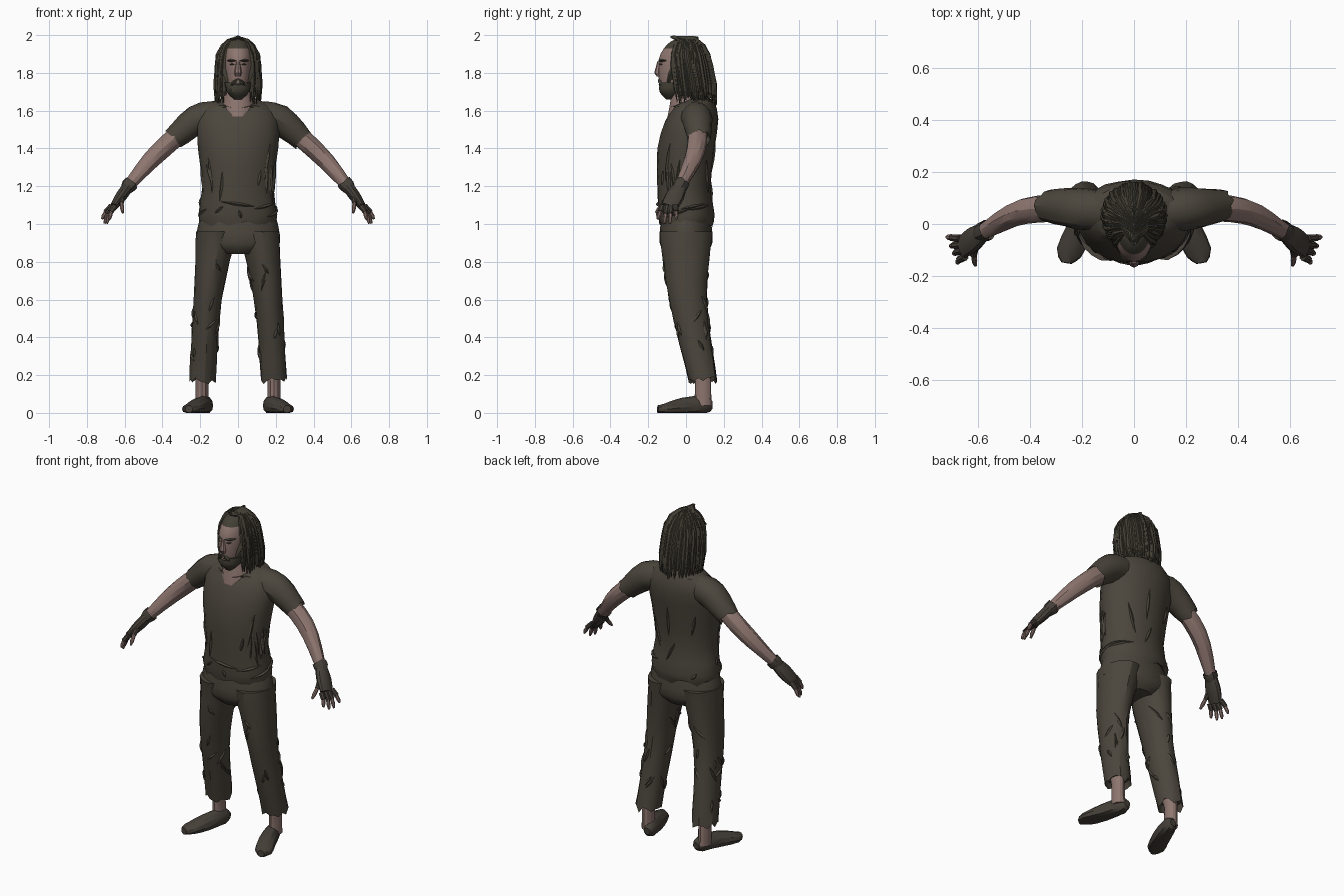
import bpy, bmesh, math, random
from mathutils import Vector

random.seed(4)
cube = bpy.data.objects.get("Cube")
if cube:
    bpy.data.objects.remove(cube, do_unlink=True)


def material(name, *rgb):
    m = bpy.data.materials.new(name)
    m.use_nodes = True
    m.diffuse_color = (*rgb, 1)
    m.node_tree.nodes["Principled BSDF"].inputs["Base Color"].default_value = (*rgb, 1)
    return m


cloth = material("worn brown cloth", .07, .06, .045)
hair = material("dark brown hair", .055, .05, .035)
leather = material("dark leather", .06, .05, .04)
skin = material("weathered skin", .27, .18, .16)
made = []


def smooth(keys, steps=3):
    """Resample key rings along a smooth curve through them."""
    padded, out = [keys[0], *keys, keys[-1]], []
    for before, start, end, after in zip(padded, padded[1:], padded[2:], padded[3:]):
        for i in range(steps):
            t = i / steps
            ease = t * t * (3 - 2 * t)
            lead, trail = t * (1 - t) ** 2 / 2, t * t * (t - 1) / 2
            out.append(tuple(p + (q - p) * ease + (q - o) * lead + (r - p) * trail
                             for o, p, q, r in zip(before, start, end, after)))
    return out + [keys[-1]]


def level(z, y, half_width, half_depth):
    return (0, y, z, half_width, half_depth)


def around(point, thick, wide=None):
    return (*point, thick, wide or thick)


def tube(bm, rings, sides=12, ref=None, ragged=0, jitter=0, tilt=0):
    """Loft rings of centre and two radii; rings are horizontal unless ref is given."""
    rows, last = [], len(rings) - 1
    centres = [Vector(r[:3]) for r in rings]
    for i, (centre, ring) in enumerate(zip(centres, rings)):
        along, u, v = Vector((0, 0, 1)), Vector((1, 0, 0)), Vector((0, 1, 0))
        if ref is not None:
            along = (centres[min(i + 1, last)] - centres[max(i - 1, 0)]).normalized()
            v = Vector(ref)
            v = (v - along * v.dot(along)).normalized()
            u = v.cross(along)
        row, lining = [], []
        for k in range(sides):
            a = math.tau * k / sides
            d = u * math.cos(a) * ring[3] + v * math.sin(a) * ring[4]
            p = centre + d * random.uniform(1 - jitter, 1 + jitter)
            p += along * tilt * d.y * (i / last) ** 6
            if ragged and i == 0:
                lining.append(bm.verts.new(centre + along * .04 + d * .85))
                p += along * random.uniform(-ragged, ragged)
            row.append(bm.verts.new(p))
        rows += [lining, row] if lining else [row]
    faces = [bm.faces.new(rows[0][::-1]), bm.faces.new(rows[-1])]
    for low, high in zip(rows, rows[1:]):
        for k in range(sides):
            n = (k + 1) % sides
            faces.append(bm.faces.new((low[k], low[n], high[n], high[k])))
    bmesh.ops.recalc_face_normals(bm, faces=faces)


def finish(bm, name, mat, side=1):
    if side < 0:
        for v in bm.verts:
            v.co.x *= -1
        bmesh.ops.reverse_faces(bm, faces=bm.faces[:])
    mesh = bpy.data.meshes.new(name)
    bm.to_mesh(mesh)
    bm.free()
    mesh.materials.append(mat)
    ob = bpy.data.objects.new(name, mesh)
    bpy.context.collection.objects.link(ob)
    made.append(ob)
    return ob


def loft(name, mat, rings, side=1, **options):
    bm = bmesh.new()
    tube(bm, rings, **options)
    return finish(bm, name, mat, side)


def on_surface(rings, z, a):
    for low, high in zip(rings, rings[1:]):
        if z <= high[2]:
            break
    f = (z - low[2]) / (high[2] - low[2])
    x, y, _, rx, ry = [p + (q - p) * f for p, q in zip(low, high)]
    return (x + rx * math.cos(a), y + ry * math.sin(a), z)


def ridge(bm, rings, z, rise, a, turn, width):
    """A tapered ridge that follows the surface of a loft."""
    path, steps = [], 5
    for k in range(steps + 1):
        f = k / steps
        thick = width * (.1 + math.sin(math.pi * f))
        path.append(around(on_surface(rings, z + rise * f, a + turn * f), thick))
    middle = a + turn / 2
    tube(bm, path, sides=4, ref=(math.cos(middle), math.sin(middle), .01))


def folds(name, rings, count, low, high, rise, turn, side=1):
    bm = bmesh.new()
    for _ in range(count):
        ridge(bm, rings, random.uniform(low, high), rise * random.uniform(.4, 1),
              random.uniform(0, math.tau), turn * random.uniform(-1, 1), .008)
    finish(bm, name, cloth, side)


# Shirt and hips
shirt = smooth([level(1, 0, .2, .14), level(1.05, 0, .21, .15), level(1.2, -.01, .19, .14),
                level(1.4, 0, .21, .15), level(1.55, .03, .22, .14), level(1.63, .04, .17, .11),
                level(1.65, 0, .09, .09)], 2)
loft("shirt_body", cloth, shirt, sides=24, ragged=.02, jitter=.015, tilt=.4)
folds("shirt_folds", shirt, 16, 1.1, 1.3, .2, .3)
folds("waist_folds", shirt, 10, 1.03, 1.1, .05, 1)
hips = smooth([level(.84, 0, .1, .1), level(.9, 0, .22, .14), level(1.04, 0, .2, .13)])
loft("trouser_hips", cloth, hips, sides=20, jitter=.01)

# Joints of the model's left side, mirrored for the right
hem, knee, hip = Vector((.19, .09, .17)), Vector((.16, .01, .6)), Vector((.11, 0, .96))
shoulder, upper_arm, cuff = Vector((.12, .05, 1.57)), Vector((.22, .06, 1.55)), Vector((.34, .07, 1.45))
elbow, wrist, knuckles = Vector((.42, .05, 1.38)), Vector((.58, -.03, 1.2)), Vector((.66, -.09, 1.09))
thumb_base, thumb_tip = Vector((.61, -.08, 1.15)), Vector((.61, -.16, 1.06))
sideways = (0, 1, 0)

for side, tag in ((1, "left_"), (-1, "right_")):
    # Trouser leg, ankle and shoe
    leg = smooth([around(hem, .07, .075), around(knee, .075, .1), around(hip, .11, .14)], 4)
    loft(tag + "trouser_leg", cloth, leg, side, sides=18, ragged=.02, jitter=.035)
    folds(tag + "leg_folds", leg, 18, .22, .75, .1, .9, side)
    above, below = hem.lerp(knee, .2), hem * Vector((1, 1, 0)).length / 2
    below.z = .04
    below.x, below.y = hem.x, hem.y
    loft(tag + "ankle", skin, [around(below, .034, .045), around(hem, .034, .042),
                               around(above, .04, .05)], side)
    shoe = loft(tag + "shoe", leather, smooth([
        (.165, .14, .04, .02, .02), (.17, .1, .04, .04, .05), (.21, -.02, .03, .05, .05),
        (.25, -.11, .02, .05, .03), (.26, -.15, .02, .02, .02)], 2), side, ref=(0, 0, 1))
    for v in shoe.data.vertices:
        v.co.z = max(v.co.z, 0)

    # Sleeve and bare arm
    loft(tag + "sleeve", cloth, smooth([around(cuff, .06), around(upper_arm, .08), around(shoulder, .08)]),
         side, sides=16, ref=sideways, ragged=.015, jitter=.03)
    loft(tag + "arm", skin, smooth([around(upper_arm, .05), around(elbow, .05), around(wrist, .03)], 4),
         side, ref=sideways, jitter=.03)

    # Fingerless glove
    palm = wrist.lerp(knuckles, .5)
    loft(tag + "glove_cuff", leather, [around(wrist.lerp(elbow, .1), .04), around(wrist, .04),
                                       around(wrist.lerp(palm, .4), .03)],
         side, ref=sideways, ragged=.007, jitter=.05)
    loft(tag + "glove_palm", leather, smooth([around(wrist, .03, .035), around(palm, .03, .05),
                                              around(knuckles, .02, .045)]), side, ref=sideways)
    fingers = [(thumb_base, thumb_tip)]
    for spread in (-1, -.3, .3, 1):
        base = knuckles + Vector((.01 * spread, .035 * spread, .005))
        fingers.append((base, Vector((.7 + .02 * spread, -.1 + .05 * spread, 1 + .025 * spread ** 2))))
    gloves, tips = bmesh.new(), bmesh.new()
    for base, tip in fingers:
        middle = base.lerp(tip, .5) + Vector((.008, 0, .004))
        tube(gloves, [around(base, .016), around(middle, .014)], sides=8, ref=(.3, 1, .2))
        tube(tips, [around(base.lerp(middle, .8), .011), around(middle.lerp(tip, .6), .011),
                    around(tip, .006)], sides=8, ref=(.3, 1, .2))
    finish(gloves, tag + "glove_fingers", leather, side)
    finish(tips, tag + "fingertips", skin, side)

# Neck and head
loft("neck", skin, smooth([level(1.57, 0, .09, .1), level(1.62, 0, .09, .09), level(1.76, 0, .055, .065)]),
     sides=14)
face = smooth([level(1.68, -.06, .03, .05), level(1.74, -.05, .06, .09), level(1.87, -.03, .075, .115),
               level(1.95, -.01, .06, .09), level(1.98, 0, .03, .05)])
head = loft("head", skin, face, sides=20)
head.data.materials.append(hair)
for p in head.data.polygons:
    p.material_index = int(not 1.74 < p.center.z < 1.93)
loft("nose", skin, [level(1.78, -.14, .014, .014), level(1.8, -.146, .02, .022),
                    level(1.86, -.142, .01, .01)], sides=8)

# Beard, lips, moustache, brows and eyes
beard = smooth([level(1.66, -.08, .02, .025), level(1.7, -.08, .06, .06), level(1.75, -.065, .07, .075)])
loft("beard", hair, beard, sides=18, jitter=.05)
front = -math.pi / 2
mouth = bmesh.new()
ridge(mouth, beard, 1.74, 0, front - .3, .6, .005)
finish(mouth, "lips", skin)
features = (("moustache", 1.77, -.05, 0, .8, .011), ("brow", 1.865, 0, .1, .8, .007),
            ("eye", 1.845, 0, .25, .4, .004), ("sideburn", 1.73, .15, 1, .5, .015))
for side, tag in ((1, "left_"), (-1, "right_")):
    for name, z, rise, start, turn, width in features:
        bm = bmesh.new()
        ridge(bm, face, z, rise, front + start, turn, width)
        finish(bm, tag + name, hair, side)


# Hair: inner mass, then long strands falling from a centre parting
def crown(f):
    """Height, backward shift and radius of the hair from top (0) to temples (1)."""
    a = f * math.pi / 2
    return 1.84 + .15 * math.cos(a), .02 * f, .115 * math.sin(a)


mass = [level(1.64, .06, .085, .05), level(1.72, .05, .1, .08)]
for f in (1, .8, .6, .4, .2):
    z, y, r = crown(f)
    mass.append(level(z, y, r * .9, r * .9))
loft("hair_mass", hair, mass, sides=20, jitter=.02)

strands = bmesh.new()
count = 34
for layer in (1, .96):
    for side in (1, -1):
        for k in range(count):
            f = (k + random.random()) / count
            a = math.radians(-56 + 148 * f)
            out = Vector((math.cos(a) * side, math.sin(a), 0))
            grow = layer + random.uniform(-.03, .05)
            path = [around((0, -.08 + .14 * f, 1.99), .006, .008)]
            for step in (.3, .5, .75, 1):
                z, y, r = crown(step)
                sway = random.uniform(-.004, .004)
                path.append(around(out * r * grow + Vector((sway, y - sway, z)), .006, .011))
            for z, r, y in ((1.74, .12, .035), (random.uniform(1.62, 1.69), .115, .045)):
                path.append(around(out * r * grow + Vector((0, y, z)), .006, .01))
            path[-1] = around(path[-1][:3], .002)
            tube(strands, path, sides=4, ref=(-out.y, out.x, 0))
finish(strands, "hair_strands", hair)

# Soft shading with sharp creases
bpy.ops.object.select_all(action='DESELECT')
for ob in made:
    ob.select_set(True)
bpy.context.view_layer.objects.active = made[0]
bpy.ops.object.shade_smooth_by_angle(angle=math.radians(28))
